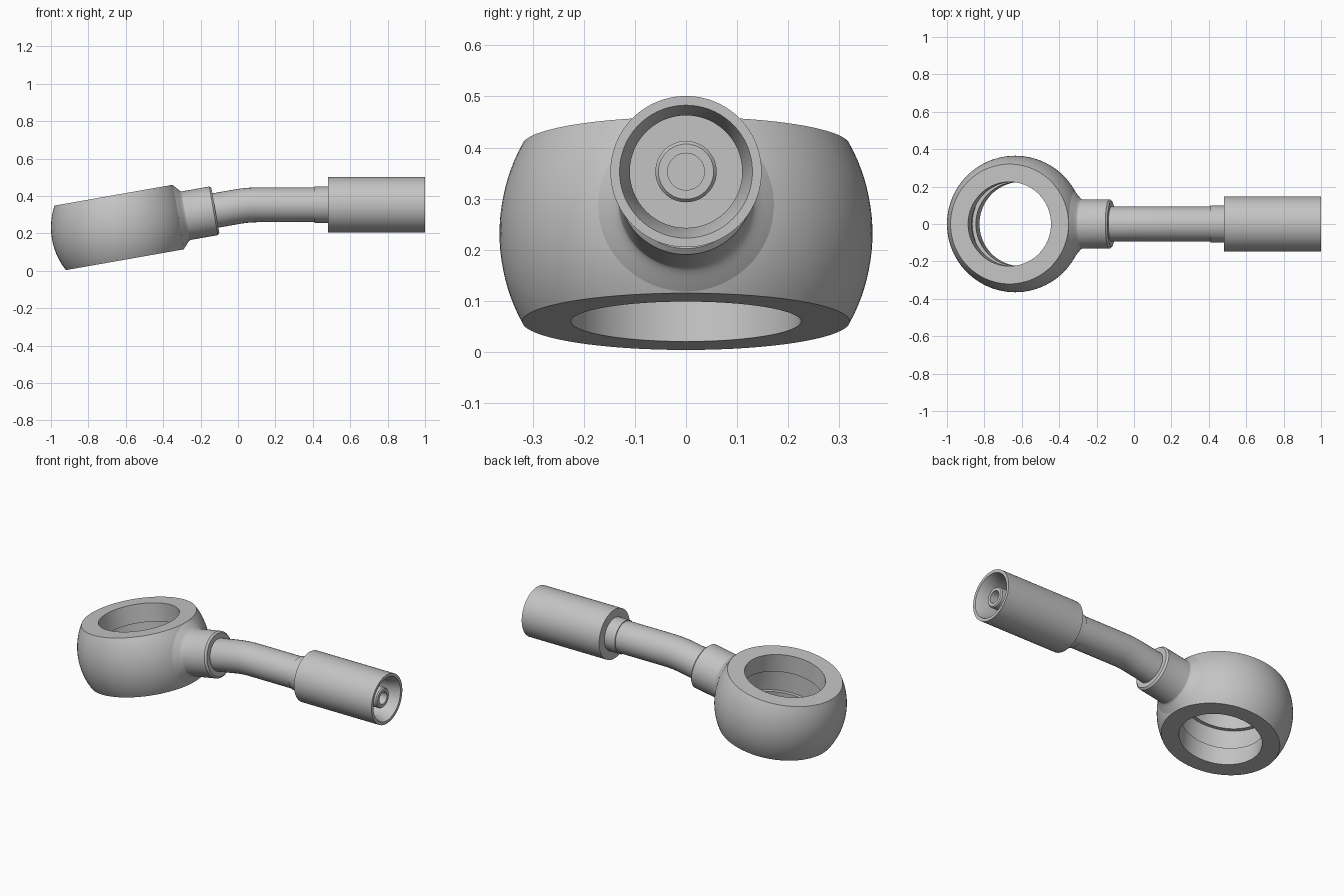
import bpy, bmesh
from math import sin, cos, radians, sqrt
from mathutils import Vector, Matrix

cube = bpy.data.objects.get("Cube")
if cube:
    bpy.data.objects.remove(cube, do_unlink=True)

steel = bpy.data.materials.new("grey steel")
steel.use_nodes = True
colour = (0.55, 0.55, 0.55, 1)
steel.diffuse_color = colour
steel.node_tree.nodes["Principled BSDF"].inputs["Base Color"].default_value = colour

TILT = radians(10)
EYE = Vector((-0.635, 0, 0.232))      # centre of the eye ring
AXIS_Z = 0.353                        # height of the level pipe run


def finish(obj):
    obj.data.materials.append(steel)
    bpy.ops.object.select_all(action='DESELECT')
    obj.select_set(True)
    bpy.context.view_layer.objects.active = obj
    bpy.ops.object.shade_smooth_by_angle(angle=radians(25))


def lathe(name, profile, origin, angle, closed=False, steps=96):
    """Revolve (distance along axis, radius) points, axis tipped about y."""
    bm = bmesh.new()
    verts = [bm.verts.new((r, 0, t)) for t, r in profile]
    edges = [bm.edges.new(pair) for pair in zip(verts, verts[1:])]
    if closed:
        edges.append(bm.edges.new((verts[-1], verts[0])))
    bmesh.ops.spin(bm, geom=verts + edges, axis=(0, 0, 1), cent=(0, 0, 0),
                   angle=radians(360), steps=steps, use_duplicate=False)
    bmesh.ops.remove_doubles(bm, verts=bm.verts, dist=0.0002)
    bmesh.ops.recalc_face_normals(bm, faces=bm.faces)
    mesh = bpy.data.meshes.new(name)
    bm.to_mesh(mesh)
    bm.free()
    obj = bpy.data.objects.new(name, mesh)
    bpy.context.collection.objects.link(obj)
    obj.matrix_world = Matrix.Translation(origin) @ Matrix.Rotation(angle, 4, 'Y')
    finish(obj)
    return obj


# Eye ring: a sphere cut by two flats, bored, with a groove round the bore
ball, half, bore, groove, groove_half = 0.365, 0.175, 0.225, 0.245, 0.065
count = 20
outer = [-half + 2 * half * i / count for i in range(count + 1)]
ring = [(t, sqrt(ball ** 2 - t ** 2)) for t in outer]
ring += [(half, bore), (groove_half, bore), (groove_half, groove),
         (-groove_half, groove), (-groove_half, bore), (-half, bore)]
lathe("eye_ring", ring, EYE, -TILT, closed=True)

# Stem with a fillet into the ring and a chamfered end
stem_r, fillet = 0.132, 0.04
stem = [(0.30, 0)]
for i in range(9):
    a = radians(90 * i / 8)
    stem.append((0.322 + fillet * sin(a), stem_r + fillet * (1 - sin(a)) * cos(a)))
stem += [(0.512, stem_r), (0.522, stem_r - 0.01), (0.522, 0)]
lathe("stem_socket", stem, EYE, radians(90) - TILT)

# Bent pipe
slope = Vector((cos(TILT), 0, sin(TILT)))
corner = EYE + slope * ((AXIS_Z - EYE.z) / sin(TILT))
reach = 0.06
bend_a, bend_b = corner - slope * reach, corner + Vector((reach, 0, 0))
path = [EYE + slope * 0.45]
for i in range(9):
    f = i / 8
    path.append(bend_a * (1 - f) ** 2 + corner * (2 * f * (1 - f)) + bend_b * f ** 2)
path.append(Vector((0.5, 0, AXIS_Z)))
curve = bpy.data.curves.new("bent_pipe", 'CURVE')
curve.dimensions = '3D'
curve.bevel_depth = 0.093
curve.bevel_resolution = 14
curve.use_fill_caps = True
spline = curve.splines.new('POLY')
spline.points.add(len(path) - 1)
for point, co in zip(spline.points, path):
    point.co = (*co, 1)
pipe = bpy.data.objects.new("bent_pipe", curve)
bpy.context.collection.objects.link(pipe)
bpy.ops.object.select_all(action='DESELECT')
pipe.select_set(True)
bpy.context.view_layer.objects.active = pipe
bpy.ops.object.convert(target='MESH')
pipe = bpy.context.view_layer.objects.active
pipe.data.materials.clear()
finish(pipe)

# Shoulder between pipe and sleeve
level = Vector((0, 0, AXIS_Z))
shoulder_r = 0.098
lathe("pipe_shoulder", [(0.41, 0), (0.41, shoulder_r), (0.5, shoulder_r), (0.5, 0)],
      level, radians(90))

# Crimp sleeve, hollow at its open end with a tapered mouth
lathe("crimp_sleeve", [(0.48, 0.05), (0.48, 0.148), (1, 0.148), (1, 0.13),
                       (0.94, 0.11), (0.86, 0.11), (0.86, 0.05)],
      level, radians(90), closed=True)

# Inner nipple with a chamfered tip and a blind bore
lathe("hose_nipple", [(0.8, 0.06), (0.968, 0.06), (0.975, 0.054), (0.975, 0.036),
                      (0.5, 0.036), (0.5, 0)],
      level, radians(90), steps=64)
